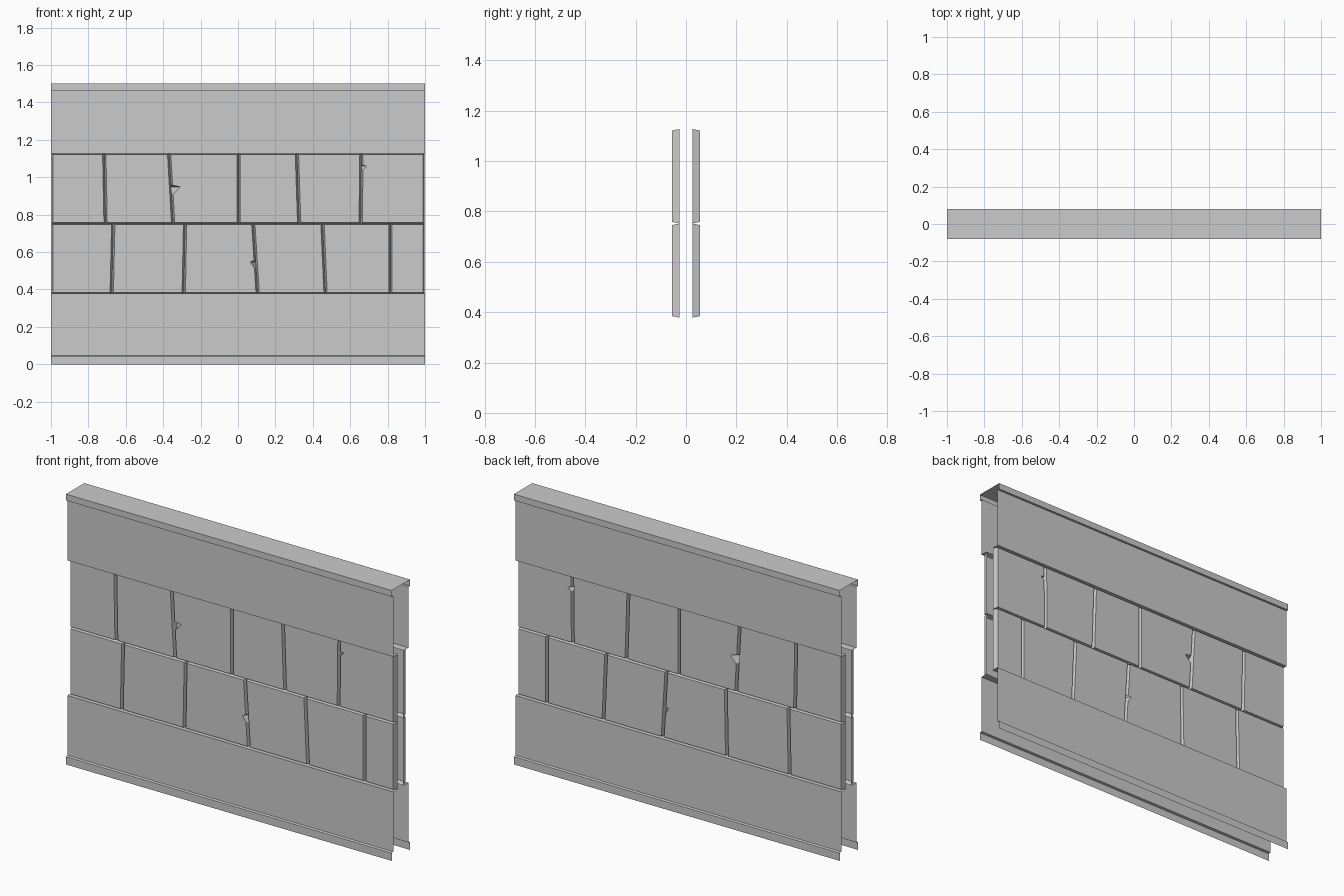
import bpy, bmesh

if "Cube" in bpy.data.objects:
    bpy.data.objects.remove(bpy.data.objects["Cube"])

HALF = 1.0          # half length of the wall
FACE, ROOT = 0.055, 0.025   # brick front depth and mortar depth
PANEL, TRIM = 0.067, 0.08   # plain panel depth and trim depth
LOW, MID, HIGH = 0.378, 0.752, 1.127


def finish(name, bm):
    bmesh.ops.remove_doubles(bm, verts=bm.verts, dist=1e-5)
    mesh = bpy.data.meshes.new(name)
    bm.to_mesh(mesh)
    bm.free()
    obj = bpy.data.objects.new(name, mesh)
    bpy.context.collection.objects.link(obj)
    return obj


def mirror_y(obj):
    mod = obj.modifiers.new("mirror", 'MIRROR')
    mod.use_axis = (False, True, False)
    mod.use_clip = True


def sheet(name, profile):
    """Open (y, z) profile swept along the wall."""
    bm = bmesh.new()
    a = [bm.verts.new((-HALF, y, z)) for y, z in profile]
    b = [bm.verts.new((HALF, y, z)) for y, z in profile]
    for i in range(len(profile) - 1):
        bm.faces.new((a[i], b[i], b[i + 1], a[i + 1]))
    obj = finish(name, bm)
    mirror_y(obj)


def edge_points(joint, z0, z1, side, inset, chip):
    """Matching outer and root points up one brick side; side is +1 for a left edge."""
    bottom, top = joint

    def at(z):
        return bottom + (top - bottom) * (z - z0) / (z1 - z0)
    levels = [(z0, 0)]
    if chip:
        zc, size, h = chip
        levels += [(zc - h, 0), (zc + h * 0.3, size), (zc + h * 0.6, 0)]
    levels.append((z1, 0))
    outer, root = [], []
    for z, extra in levels:
        zf = min(max(z, z0 + 0.006), z1 - 0.006)
        outer.append((at(z) + side * (inset + extra), -FACE, zf))
        root.append((at(z), -ROOT, z))
    return outer, root


def brick_row(name, z0, z1, joints, chips):
    """Row of bricks with sloped sides that meet in narrow mortar grooves."""
    bm = bmesh.new()
    joints = [(-HALF + 0.002,) * 2] + joints + [(HALF - 0.002,) * 2]
    for i in range(len(joints) - 1):
        lo, lr = edge_points(joints[i], z0, z1, 1, 0.009, chips.get((i, 'L')))
        ro, rr = edge_points(joints[i + 1], z0, z1, -1, 0.009, chips.get((i, 'R')))
        outer = [bm.verts.new(p) for p in ro + lo[::-1]]
        root = [bm.verts.new(p) for p in rr + lr[::-1]]
        bm.faces.new(outer[::-1])
        n = len(outer)
        for k in range(n):
            m = (k + 1) % n
            bm.faces.new((outer[k], outer[m], root[m], root[k]))
    bmesh.ops.recalc_face_normals(bm, faces=bm.faces)
    # normals face outwards from the wall
    front = max(bm.faces, key=lambda f: f.calc_area())
    if front.normal.y > 0:
        bmesh.ops.reverse_faces(bm, faces=bm.faces)
    mirror_y(finish(name, bm))


# base panel with skirting and a ledge under the bricks
sheet("base_panel", [(-TRIM, 0), (-TRIM, 0.043), (-PANEL, 0.046),
                     (-PANEL, LOW), (-ROOT, LOW)])

# upper panel with the overhanging cap
sheet("upper_panel_and_cap", [(-ROOT, HIGH), (-PANEL, HIGH), (-PANEL, 1.465),
                              (-TRIM, 1.465), (-TRIM, 1.5), (0, 1.5)])

# brick courses: joints are (x at bottom, x at top)
brick_row("lower_bricks", LOW, MID,
          [(-0.675, -0.667), (-0.290, -0.283), (0.105, 0.082),
           (0.468, 0.452), (0.815, 0.815)],
          {(2, 'R'): (0.54, 0.02, 0.025)})
brick_row("upper_bricks", MID, HIGH,
          [(-0.708, -0.715), (-0.347, -0.368), (0.003, 0.003),
           (0.327, 0.315), (0.656, 0.660)],
          {(2, 'L'): (0.94, 0.04, 0.03), (5, 'L'): (1.055, 0.02, 0.015)})
